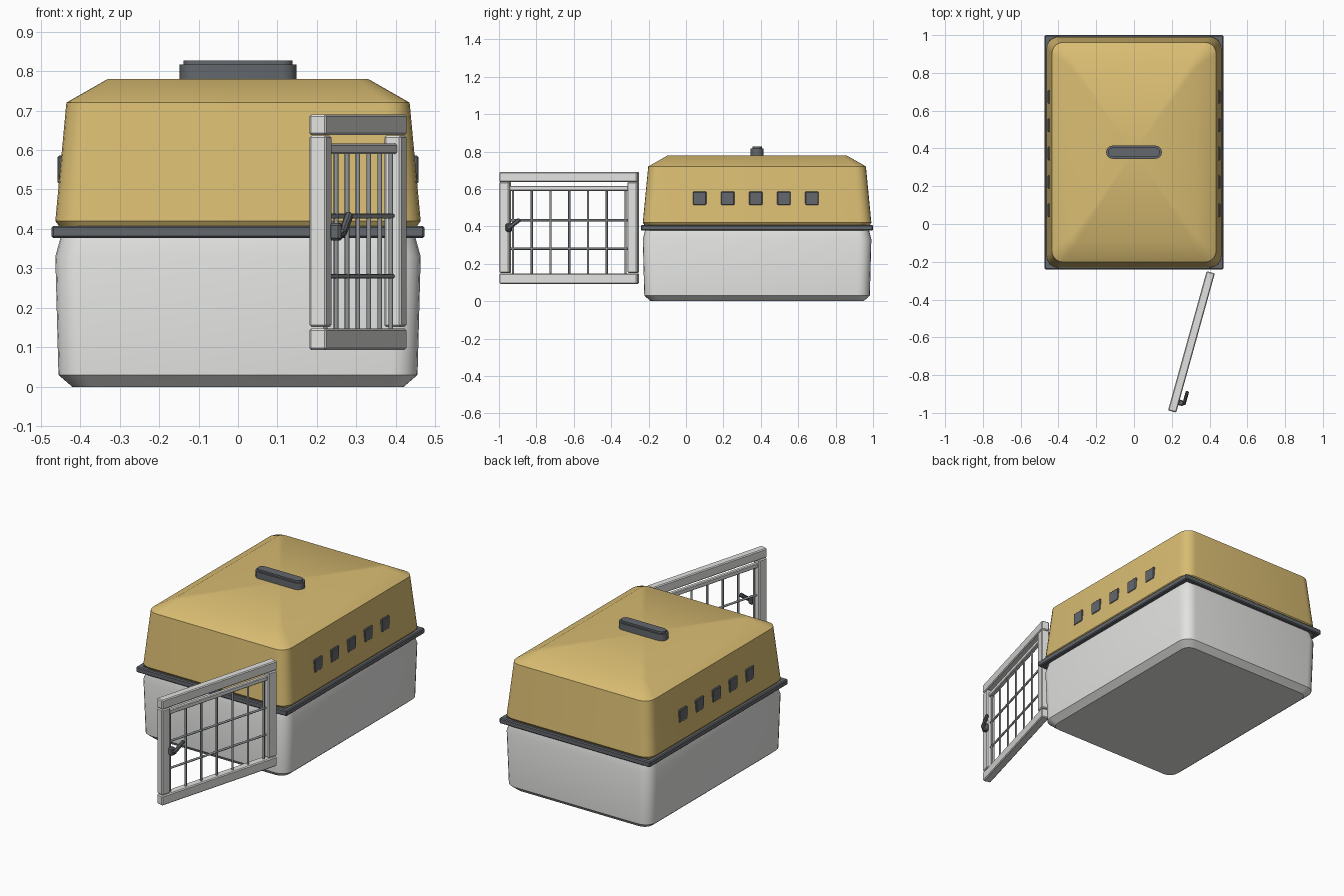
import bpy, bmesh
from math import sin, cos, pi, radians
from mathutils import Matrix

cube = bpy.data.objects.get("Cube")
if cube:
    bpy.data.objects.remove(cube, do_unlink=True)


def material(name, rgb):
    m = bpy.data.materials.new(name)
    m.use_nodes = True
    m.diffuse_color = (*rgb, 1)
    bsdf = next(n for n in m.node_tree.nodes if n.type == 'BSDF_PRINCIPLED')
    bsdf.inputs["Base Color"].default_value = (*rgb, 1)
    return m


WHITE = material("off white plastic", (0.76, 0.77, 0.75))
YELLOW = material("mustard plastic", (0.70, 0.51, 0.17))
DARK = material("dark grey plastic", (0.125, 0.135, 0.15))
METAL = material("grey wire", (0.30, 0.32, 0.33))

CY = 0.38  # depth centre of the carrier body


def finish(name, bm, mat, matrix=Matrix(), angle=35):
    bmesh.ops.recalc_face_normals(bm, faces=bm.faces[:])
    mesh = bpy.data.meshes.new(name)
    bm.to_mesh(mesh)
    bm.free()
    ob = bpy.data.objects.new(name, mesh)
    bpy.context.collection.objects.link(ob)
    mesh.materials.append(mat)
    ob.matrix_world = matrix
    bpy.ops.object.select_all(action='DESELECT')
    ob.select_set(True)
    bpy.context.view_layer.objects.active = ob
    bpy.ops.object.shade_smooth_by_angle(angle=radians(angle))
    return ob


def box(name, size, loc, mat, bevel=0.005, frame=Matrix(), tilt=0):
    bm = bmesh.new()
    bmesh.ops.create_cube(bm, size=1)
    bmesh.ops.scale(bm, vec=size, verts=bm.verts[:])
    if bevel:
        bmesh.ops.bevel(bm, geom=bm.edges[:], offset=bevel, segments=1, affect='EDGES')
    local = Matrix.Translation(loc) @ Matrix.Rotation(tilt, 4, 'Y')
    return finish(name, bm, mat, frame @ local)


def rounded_loft(name, sections, mat, steps=5):
    """Stack rounded rectangles given as (z, half x, half y, corner radius)."""
    bm = bmesh.new()
    rings = []
    for z, hx, hy, r in sections:
        ring = []
        for q, (sx, sy) in enumerate([(1, 1), (-1, 1), (-1, -1), (1, -1)]):
            for i in range(steps + 1):
                a = (q + i / steps) * pi / 2
                ring.append(bm.verts.new((sx * (hx - r) + r * cos(a),
                                          sy * (hy - r) + r * sin(a), z)))
        rings.append(ring)
    n = len(rings[0])
    for a, b in zip(rings, rings[1:]):
        for i in range(n):
            bm.faces.new((a[i], a[(i + 1) % n], b[(i + 1) % n], b[i]))
    # Caps fan out from a centre point
    for ring, sec in ((rings[0], sections[0]), (rings[-1], sections[-1])):
        c = bm.verts.new((0, 0, sec[0]))
        for i in range(n):
            bm.faces.new((ring[i], ring[(i + 1) % n], c))
    return finish(name, bm, mat, Matrix.Translation((0, CY, 0)))


# Body shells
rounded_loft("lower_shell", [(0, 0.42, 0.57, 0.05), (0.03, 0.455, 0.603, 0.065),
                             (0.33, 0.463, 0.611, 0.065), (0.395, 0.445, 0.595, 0.06)], WHITE)
rounded_loft("upper_shell", [(0.395, 0.445, 0.595, 0.06), (0.42, 0.463, 0.611, 0.065),
                             (0.72, 0.435, 0.582, 0.06), (0.78, 0.33, 0.477, 0.03)], YELLOW)

# Rim of four bars around the seam
for s, side in ((1, "left"), (-1, "right")):
    box("rim_" + side, (0.03, 1.24, 0.031), (s * 0.458, CY, 0.3925), DARK)
for s, side in ((1, "back"), (-1, "front")):
    box("rim_" + side, (0.946, 0.03, 0.031), (0, CY + s * 0.605, 0.3925), DARK)

# Vent plates on both sides
for s, side in ((1, "left"), (-1, "right")):
    for i in range(5):
        box(f"vent_{side}_{i + 1}", (0.03, 0.072, 0.072),
            (s * 0.442, 0.073 + 0.15 * i, 0.55), DARK, 0.004)

# Carry handle
bm = bmesh.new()
outline = []
for end in (1, -1):
    for i in range(7):
        a = (i / 6 - 0.5) * pi + (0 if end == 1 else pi)
        outline.append(bm.verts.new((end * 0.113 + 0.035 * cos(a), 0.035 * sin(a), 0.775)))
base = bm.faces.new(outline)
top = bmesh.ops.extrude_face_region(bm, geom=[base])["geom"]
bmesh.ops.translate(bm, vec=(0, 0, 0.052), verts=[g for g in top if isinstance(g, bmesh.types.BMVert)])
rim = [e for e in bm.edges if all(v.co.z > 0.8 for v in e.verts)]
bmesh.ops.bevel(bm, geom=rim, offset=0.01, segments=2, affect='EDGES')
finish("carry_handle", bm, DARK, Matrix.Translation((0, CY, 0)))

# Open door: local x runs toward the hinge, local -y is the outer face
DOOR = Matrix.Translation((0.304, -0.624, 0)) @ Matrix.Rotation(radians(74.5), 4, 'Z')
box("door_top_rail", (0.765, 0.045, 0.053), (0, 0, 0.664), WHITE, 0.005, DOOR)
box("door_bottom_rail", (0.765, 0.045, 0.055), (0, 0, 0.1205), WHITE, 0.005, DOOR)
for s, side in ((1, "hinge"), (-1, "latch")):
    box(f"door_{side}_stile", (0.055, 0.045, 0.485), (s * 0.355, 0, 0.394), WHITE, 0.005, DOOR)
box("door_inner_rail", (0.66, 0.024, 0.026), (0, 0, 0.603), WHITE, 0.004, DOOR)


def wire(name, length, loc, axis):
    bm = bmesh.new()
    bmesh.ops.create_cone(bm, cap_ends=True, segments=8, radius1=0.006, radius2=0.006, depth=length)
    turn = Matrix.Rotation(pi / 2, 4, 'Y') if axis == 'X' else Matrix()
    return finish(name, bm, METAL, DOOR @ Matrix.Translation(loc) @ turn, 50)


for i in range(7):
    wire(f"door_upright_wire_{i + 1}", 0.46, ((i - 3) * 0.104, 0, 0.37), 'Z')
for i, z in enumerate((0.28, 0.433)):
    wire(f"door_cross_wire_{i + 1}", 0.67, (0, 0, z), 'X')

# Latch
box("latch_pivot", (0.03, 0.03, 0.044), (-0.326, -0.033, 0.393), DARK, 0.006, DOOR)
box("latch_lever", (0.085, 0.018, 0.022), (-0.295, -0.05, 0.412), DARK, 0.005, DOOR, radians(-36))
